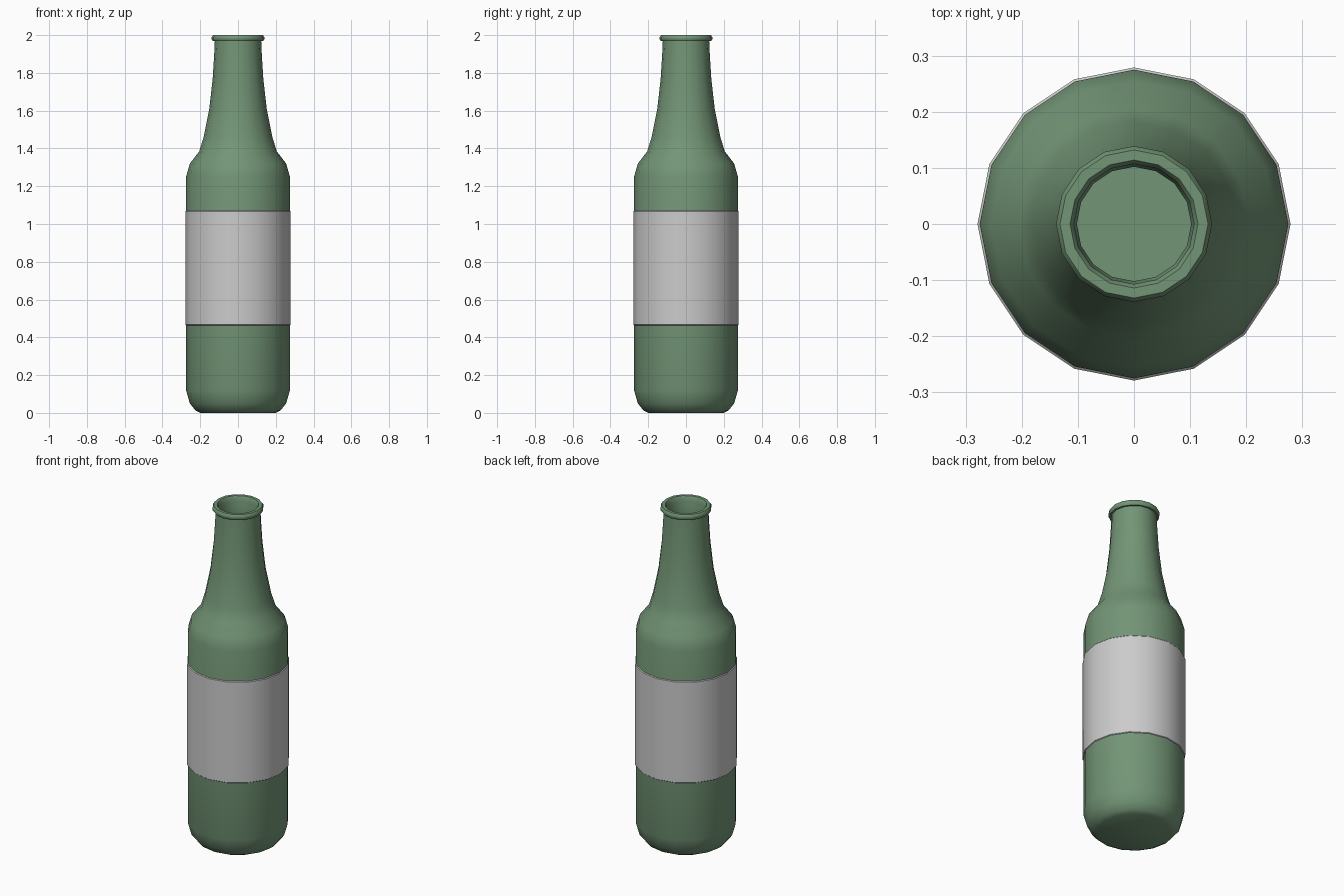
import bpy, bmesh, math

if "Cube" in bpy.data.objects:
    bpy.data.objects.remove(bpy.data.objects["Cube"])

SIDES = 16

def lathe(name, profile, color=None):
    """Revolve (radius, z) points about z; radius 0 makes a pole."""
    bm = bmesh.new()
    rings = []
    for r, z in profile:
        n = SIDES if r > 0 else 1
        rings.append([bm.verts.new((r * math.cos(2 * math.pi * i / SIDES),
                                    r * math.sin(2 * math.pi * i / SIDES), z))
                      for i in range(n)])
    for a, b in zip(rings, rings[1:]):
        for i in range(SIDES):
            j = (i + 1) % SIDES
            quad = [a[i % len(a)], a[j % len(a)], b[j % len(b)], b[i % len(b)]]
            bm.faces.new(list(dict.fromkeys(quad)))
    mesh = bpy.data.meshes.new(name)
    bm.to_mesh(mesh)
    bm.free()
    obj = bpy.data.objects.new(name, mesh)
    bpy.context.collection.objects.link(obj)
    if color:
        mat = bpy.data.materials.new(name + "_colour")
        mat.diffuse_color = color
        mat.use_nodes = True
        mat.node_tree.nodes["Principled BSDF"].inputs["Base Color"].default_value = mat.diffuse_color
        mesh.materials.append(mat)
    bpy.ops.object.select_all(action='DESELECT')
    obj.select_set(True)
    bpy.context.view_layer.objects.active = obj
    bpy.ops.object.shade_smooth_by_angle(angle=math.radians(40))
    return obj

# Glass: base, body, shoulder, neck, rolled lip, mouth recess
lathe("bottle", [
    (0, 0), (0.2, 0), (0.225, 0.013), (0.255, 0.05), (0.275, 0.12),
    (0.275, 1.25), (0.255, 1.32), (0.205, 1.385), (0.182, 1.46),
    (0.152, 1.61), (0.134, 1.77), (0.126, 1.9), (0.123, 1.968),
    (0.133, 1.968), (0.139, 1.977), (0.139, 1.99), (0.132, 2.0),
    (0.114, 2.0), (0.107, 1.99), (0.107, 1.968), (0.102, 1.95), (0.102, 1.9), (0, 1.9),
], (0.17, 0.3, 0.18, 1))

# Paper label: thin raised sleeve around the body
lathe("label", [(0.274, 0.463), (0.279, 0.467), (0.279, 1.067), (0.274, 1.072)])
